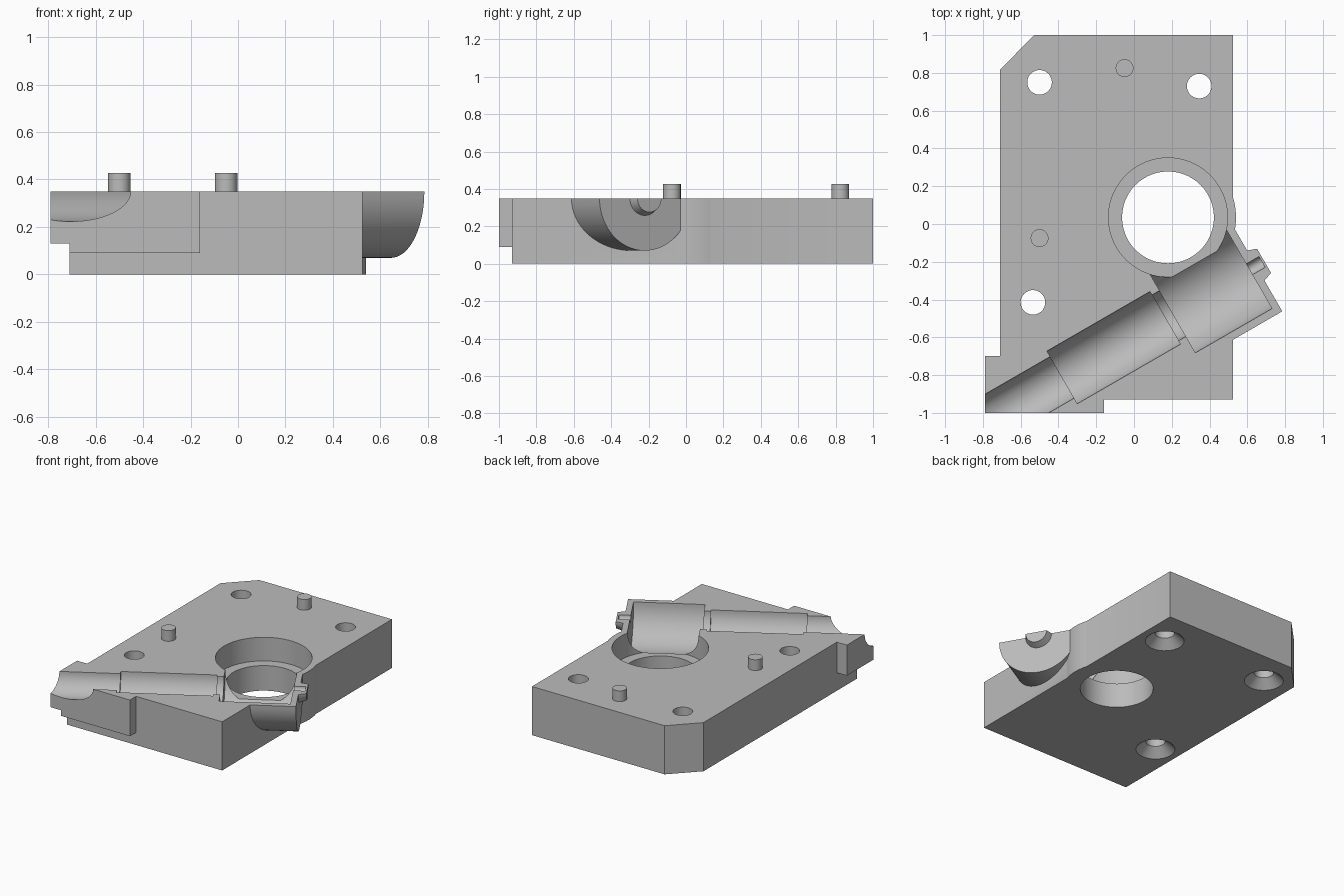
import bpy, bmesh, math
from mathutils import Vector

if "Cube" in bpy.data.objects:
    bpy.data.objects.remove(bpy.data.objects["Cube"], do_unlink=True)

TOP = 0.35
grey = bpy.data.materials.new("plain grey")
grey.use_nodes = True
grey.diffuse_color = (0.5, 0.5, 0.5, 1)
grey.node_tree.nodes["Principled BSDF"].inputs["Base Color"].default_value = (0.5, 0.5, 0.5, 1)


def finish(name, bm):
    bmesh.ops.recalc_face_normals(bm, faces=bm.faces)
    mesh = bpy.data.meshes.new(name)
    bm.to_mesh(mesh)
    bm.free()
    mesh.materials.append(grey)
    obj = bpy.data.objects.new(name, mesh)
    bpy.context.collection.objects.link(obj)
    return obj


def prism(name, outline, z0, z1):
    bm = bmesh.new()
    face = bm.faces.new([bm.verts.new((x, y, z0)) for x, y in outline])
    new = bmesh.ops.extrude_face_region(bm, geom=[face])["geom"]
    verts = [v for v in new if isinstance(v, bmesh.types.BMVert)]
    bmesh.ops.translate(bm, verts=verts, vec=(0, 0, z1 - z0))
    return finish(name, bm)


def box(name, x0, x1, y0, y1, z0, z1):
    return prism(name, [(x0, y0), (x1, y0), (x1, y1), (x0, y1)], z0, z1)


def turned(name, origin, direction, profile, sides=64):
    """Solid of revolution from (distance along axis, radius) pairs."""
    bm = bmesh.new()
    turn = Vector(direction).to_track_quat('Z', 'Y')
    rings = []
    for t, r in profile:
        angles = [2 * math.pi * i / sides for i in range(sides)]
        rings.append([bm.verts.new(Vector(origin) + turn @ Vector(
            (r * math.cos(a), r * math.sin(a), t))) for a in angles])
    for a, b in zip(rings, rings[1:]):
        for i in range(sides):
            j = (i + 1) % sides
            bm.faces.new((a[i], a[j], b[j], b[i]))
    bm.faces.new(rings[0])
    bm.faces.new(rings[-1])
    return finish(name, bm)


def combine(target, tool, operation):
    mod = target.modifiers.new(operation.lower(), 'BOOLEAN')
    mod.operation = operation
    mod.solver = 'EXACT'
    mod.object = tool
    bpy.context.view_layer.objects.active = target
    bpy.ops.object.modifier_apply(modifier=mod.name)
    bpy.data.objects.remove(tool, do_unlink=True)


UP = (0, 0, 1)
ring_centre = (0.18, 0.035, 0)
axis_origin = (0.645, -0.22, TOP)
axis = (math.cos(math.radians(30)), 0.5, 0)

# Plate with one chamfered corner
plate = prism("mould_plate", [(-0.71, -0.93), (0.525, -0.93), (0.525, 1),
                              (-0.53, 1), (-0.71, 0.815)], 0, TOP)

# Slanted half-round housing with a tapered end boss, trimmed at the top face
housing = turned("housing", axis_origin, axis,
                 [(-0.5, 0.28), (0, 0.28), (0, 0.092), (0.05, 0.074)])
combine(housing, box("trim", -2, 2, -2, 2, TOP, 1), 'DIFFERENCE')

# Corner extensions, bulge around the ring, and housing
for part in (box("front_step", -0.71, -0.16, -1, -0.8, 0.09, TOP),
             box("side_step", -0.79, -0.6, -1, -0.7, 0.13, TOP),
             turned("bulge", ring_centre, UP, [(0, 0.36), (TOP, 0.36)], 96),
             housing):
    combine(plate, part, 'UNION')

# Stepped slanted bore
bore = turned("bore", axis_origin, axis,
              [(-1.95, 0.127), (-1.184, 0.127), (-1.184, 0.161), (-0.554, 0.161),
               (-0.554, 0.14), (-0.508, 0.14), (-0.508, 0.24), (-0.04, 0.24),
               (-0.04, 0.033), (0.038, 0.033)])
combine(plate, bore, 'DIFFERENCE')

# Large hole with a ledge
combine(plate, turned("ring_hole", ring_centre, UP,
                      [(-0.1, 0.243), (0.18, 0.243), (0.18, 0.315), (0.5, 0.315)], 96),
        'DIFFERENCE')

# Screw holes, countersunk underneath
for x, y in ((-0.5, 0.75), (0.345, 0.73), (-0.535, -0.415)):
    combine(plate, turned("screw_hole", (x, y, 0), UP,
                          [(-0.1, 0.13), (0, 0.13), (0.06, 0.065), (0.5, 0.065)], 48),
            'DIFFERENCE')

# Locating pins
pins = [turned(name, (x, y, 0), UP, [(TOP - 0.05, 0.047), (0.427, 0.047)], 40)
        for name, x, y in (("front_pin", -0.5, -0.075), ("back_pin", -0.05, 0.825))]

# Smooth the round surfaces, keep the edges crisp
bpy.ops.object.select_all(action='DESELECT')
for obj in [plate] + pins:
    obj.select_set(True)
bpy.context.view_layer.objects.active = plate
bpy.ops.object.shade_smooth_by_angle(angle=math.radians(25))
